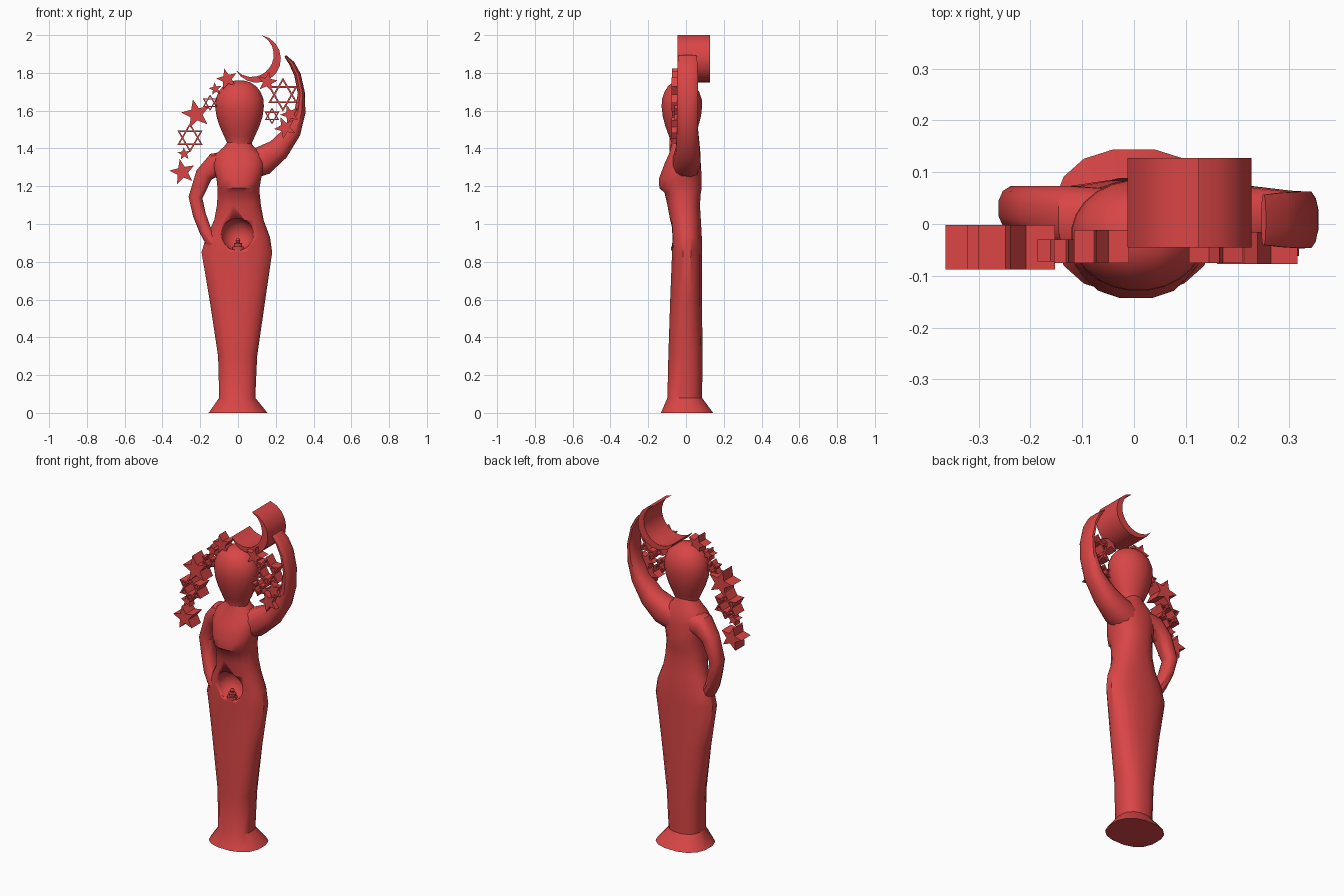
import bpy, bmesh, math
from math import sin, cos, pi, radians
from mathutils import Vector

cube = bpy.data.objects.get("Cube")
if cube:
    bpy.data.objects.remove(cube, do_unlink=True)

red = bpy.data.materials.new("warm red")
red.use_nodes = True
RED = (0.70, 0.06, 0.06, 1)
red.diffuse_color = RED
red.node_tree.nodes["Principled BSDF"].inputs["Base Color"].default_value = RED


def finish(name, bm, angle=35):
    bmesh.ops.recalc_face_normals(bm, faces=bm.faces)
    mesh = bpy.data.meshes.new(name)
    bm.to_mesh(mesh)
    bm.free()
    mesh.materials.append(red)
    obj = bpy.data.objects.new(name, mesh)
    bpy.context.collection.objects.link(obj)
    bpy.ops.object.select_all(action='DESELECT')
    obj.select_set(True)
    bpy.context.view_layer.objects.active = obj
    bpy.ops.object.shade_smooth_by_angle(angle=radians(angle))
    return obj


def oval(center, u, v, n=16, power=2.0):
    """Ring of points on a squared-off oval with half axes u and v."""
    pts = []
    for i in range(n):
        a = 2 * pi * (i + 0.5) / n
        c, s = cos(a), sin(a)
        pts.append(center + u * math.copysign(abs(c) ** (2 / power), c)
                   + v * math.copysign(abs(s) ** (2 / power), s))
    return pts


def loft(bm, rings):
    loops = [[bm.verts.new(p) for p in ring] for ring in rings]
    n = len(loops[0])
    for a, b in zip(loops, loops[1:]):
        for i in range(n):
            j = (i + 1) % n
            bm.faces.new((a[i], a[j], b[j], b[i]))
    bm.faces.new(loops[0])
    bm.faces.new(loops[-1])


def stack(name, sections, n, power):
    """Loft level sections: height, middle x, half width, front y, back y."""
    bm = bmesh.new()
    loft(bm, [oval(Vector((x, (f + b) / 2, z)), Vector((w, 0, 0)),
                   Vector((0, (b - f) / 2, 0)), n, power)
              for z, x, w, f, b in sections])
    return finish(name, bm)


def arm(name, path):
    """Loft along a path in the x-z plane: x, y, z, half width, half depth."""
    bm = bmesh.new()
    pts = [Vector(p[:3]) for p in path]
    rings = []
    for i, p in enumerate(path):
        t = (pts[min(i + 1, len(pts) - 1)] - pts[max(i - 1, 0)]).normalized()
        side = Vector((t.z, 0, -t.x))
        rings.append(oval(pts[i], side * p[3], Vector((0, p[4], 0)), 12, 2.4))
    loft(bm, rings)
    return finish(name, bm)


def prism(bm, outline, y0, y1):
    """Push an x-z outline through from y0 to y1."""
    loft(bm, [[Vector((x, y, z)) for x, z in outline] for y in (y0, y1)])


# Robed body with flared foot and flat-fronted bust
body = stack("body", [
    (0, 0, .158, -.135, .146), (.08, -.004, .097, -.10, .086),
    (.3, -.002, .105, -.095, .09), (.6, -.003, .15, -.085, .085),
    (.85, -.006, .19, -.075, .085), (.93, 0, .172, -.08, .085),
    (1.02, .005, .133, -.085, .08), (1.1, .005, .118, -.10, .075),
    (1.165, .003, .113, -.115, .08), (1.19, .003, .113, -.143, .085),
    (1.24, .004, .12, -.145, .085), (1.32, .005, .14, -.115, .08),
    (1.37, .005, .125, -.092, .07), (1.41, .005, .08, -.08, .055),
    (1.45, .006, .05, -.07, .04)], 16, 2.4)

# Round hollow in the belly with a level floor
FLOOR = .865
bm = bmesh.new()
bmesh.ops.create_uvsphere(bm, u_segments=24, v_segments=16, radius=.085)
for v in bm.verts:
    v.co += Vector((-.003, -.075, .945))
    v.co.z = max(v.co.z, FLOOR)
bmesh.ops.remove_doubles(bm, verts=bm.verts, dist=.0005)
cutter = finish("hollow_cutter", bm)
cutter.hide_render = True
mod = body.modifiers.new("hollow", 'BOOLEAN')
mod.object = cutter
mod.operation = 'DIFFERENCE'
mod.solver = 'EXACT'
bpy.ops.object.select_all(action='DESELECT')
body.select_set(True)
bpy.context.view_layer.objects.active = body
bpy.ops.object.modifier_apply(modifier=mod.name)
bpy.data.objects.remove(cutter, do_unlink=True)

# Small figure seated in the hollow
stack("small_figure", [
    (FLOOR - .005, 0, .03, -.08, -.03), (.88, 0, .03, -.08, -.03),
    (.881, 0, .02, -.07, -.035), (.898, 0, .024, -.072, -.035),
    (.901, 0, .009, -.062, -.044), (.912, 0, .013, -.066, -.04),
    (.924, 0, .006, -.059, -.047)], 10, 2)

# Egg-shaped head, narrow at the neck
stack("head", [(z, .008, w, -.022 - w * .83, -.022 + w * .83) for z, w in (
    (1.39, .066), (1.43, .066), (1.47, .085), (1.52, .107), (1.57, .123),
    (1.62, .130), (1.66, .128), (1.70, .112), (1.73, .088), (1.75, .058),
    (1.76, .02))], 24, 2)

# Raised left arm and right arm resting on the hip
arm("left_arm", [
    (.05, 0, 1.31, .08, .075), (.13, .005, 1.335, .08, .075),
    (.215, .01, 1.395, .062, .065), (.29, .008, 1.49, .045, .058),
    (.327, .008, 1.59, .031, .056), (.336, .008, 1.69, .02, .056),
    (.315, .008, 1.79, .018, .056), (.285, .008, 1.85, .015, .054),
    (.25, .008, 1.89, .006, .05)])
arm("right_arm", [
    (-.05, 0, 1.32, .07, .07), (-.12, .01, 1.315, .065, .065),
    (-.18, .025, 1.26, .048, .05), (-.225, .03, 1.14, .038, .045),
    (-.205, .02, 1.05, .036, .045), (-.175, 0, .97, .034, .05),
    (-.13, -.01, .9, .04, .05)])

# Crescent moon: an arc that thickens in the middle
STEPS, RADIUS = 12, .127
angles = [radians(-152 + 231 * i / STEPS) for i in range(STEPS + 1)]
outer = [(RADIUS, a) for a in angles]
inner = [(RADIUS - .045 * sin(pi * i / STEPS), angles[i])
         for i in range(STEPS - 1, 0, -1)]
bm = bmesh.new()
prism(bm, [(.1 + r * cos(a), 1.875 + r * sin(a)) for r, a in outer + inner],
      -.045, .127)
finish("crescent_moon", bm)


def star(name, x, z, r, turn, y0, y1):
    bm = bmesh.new()
    pts = []
    for i in range(10):
        a = radians(90 + turn + 36 * i)
        k = r * (1 if i % 2 == 0 else .43)
        pts.append((x + k * cos(a), z + k * sin(a)))
    prism(bm, pts, y0, y1)
    finish(name, bm, 20)


def open_star(name, x, z, r, y0, y1):
    """Two crossed triangles made of thin bars."""
    bm = bmesh.new()
    bar = max(.006, r * .1)
    for base in (90, 270):
        for i in range(3):
            a, b = (radians(base + 120 * k) for k in (i, i + 1))
            prism(bm, [(x + k * cos(t), z + k * sin(t)) for k, t in
                       ((r, a), (r, b), (r - 2 * bar, b), (r - 2 * bar, a))],
                  y0, y1)
    finish(name, bm, 20)


# Arc of stars around the head
for i, s in enumerate([
        (-.058, 1.767, .058, 15, -.075, -.012), (-.12, 1.715, .035, 10, -.075, -.03),
        (-.222, 1.582, .08, 12, -.088, -.002), (-.285, 1.372, .035, 5, -.075, -.03),
        (-.294, 1.275, .07, 12, -.088, -.002), (.155, 1.752, .055, -10, -.075, -.012),
        (.275, 1.58, .052, 20, -.062, -.02), (.25, 1.51, .06, 25, -.077, -.015)]):
    star(f"star_{i + 1}", *s)
for i, s in enumerate([
        (-.148, 1.642, .044, -.072, -.03), (-.254, 1.457, .078, -.088, -.002),
        (.238, 1.685, .09, -.077, -.015), (.18, 1.572, .045, -.075, -.03)]):
    open_star(f"open_star_{i + 1}", *s)
